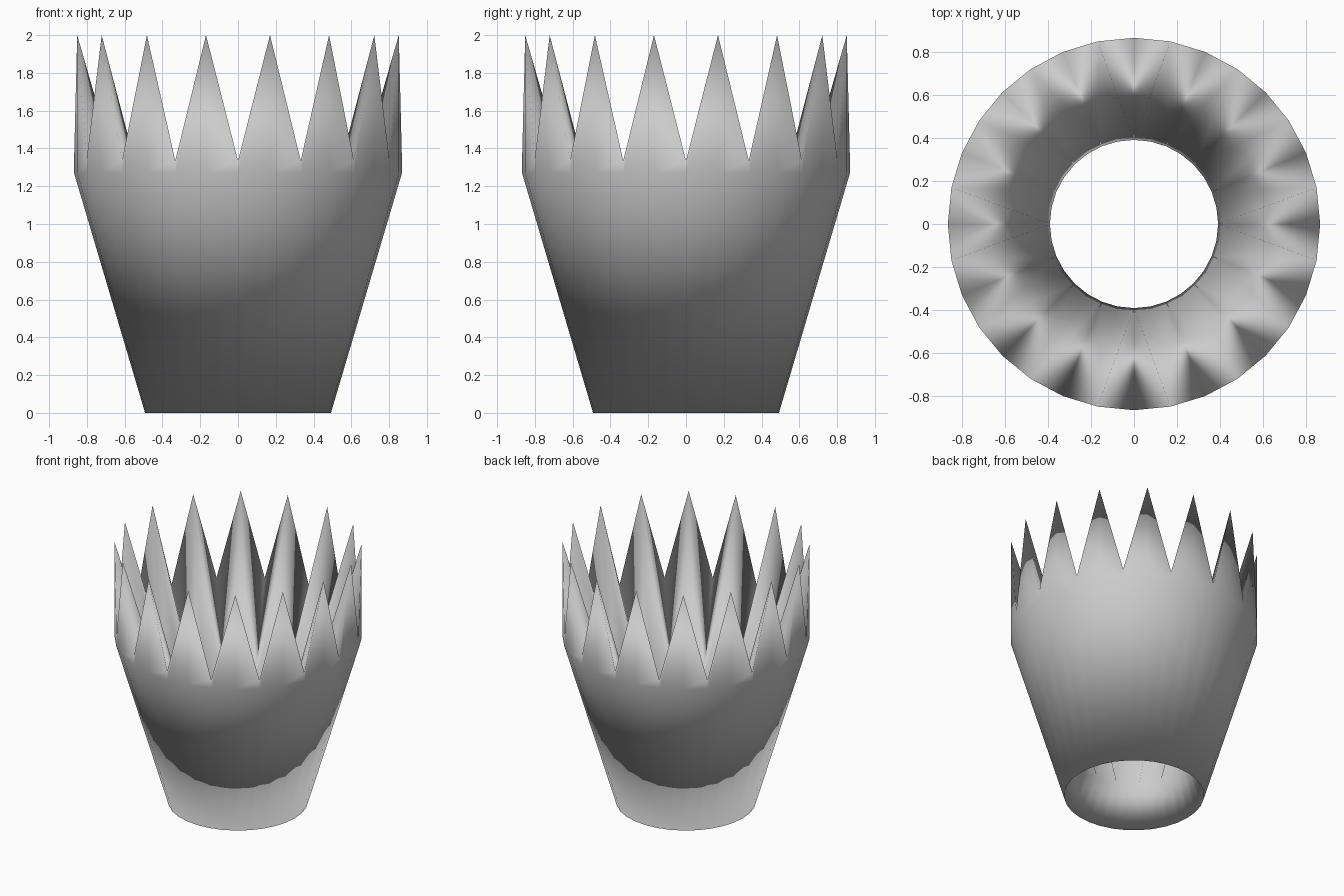
import bpy
import bmesh
import math

if "Cube" in bpy.data.objects:
    bpy.data.objects.remove(bpy.data.objects["Cube"])

SPIKES = 16
SIDES = SPIKES * 2


def ring(bm, radius, heights):
    """Ring of vertices whose heights cycle; even = notch, odd = tip."""
    verts = []
    for i in range(SIDES):
        a = 2 * math.pi * i / SIDES
        z = heights[i % len(heights)]
        verts.append(bm.verts.new((radius * math.cos(a), radius * math.sin(a), z)))
    return verts


def bridge(bm, lower, upper):
    for i in range(SIDES):
        j = (i + 1) % SIDES
        bm.faces.new((lower[i], lower[j], upper[j], upper[i]))


bm = bmesh.new()
# Outer wall: tapered cup, then a vertical zigzag band
base = ring(bm, 0.492, [0.0])
shoulder = ring(bm, 0.868, [1.27])
rim = ring(bm, 0.868, [1.335, 2.0])
# Narrowest ring of the bore
throat = ring(bm, 0.392, [0.3])

bridge(bm, base, shoulder)
bridge(bm, shoulder, rim)
bridge(bm, throat, base)

# Inner funnel: folded from throat up to the zigzag rim, creased at the tips
for t in range(1, SIDES, 2):
    for n in (t - 1, (t + 1) % SIDES):
        bm.faces.new((throat[n], throat[t], rim[t]))
        bm.faces.new((throat[n], rim[t], rim[n]))

bmesh.ops.recalc_face_normals(bm, faces=bm.faces[:])
for f in bm.faces:
    f.smooth = True

mesh = bpy.data.meshes.new("spiked_cup")
bm.to_mesh(mesh)
bm.free()
cup = bpy.data.objects.new("spiked_cup", mesh)
bpy.context.collection.objects.link(cup)
